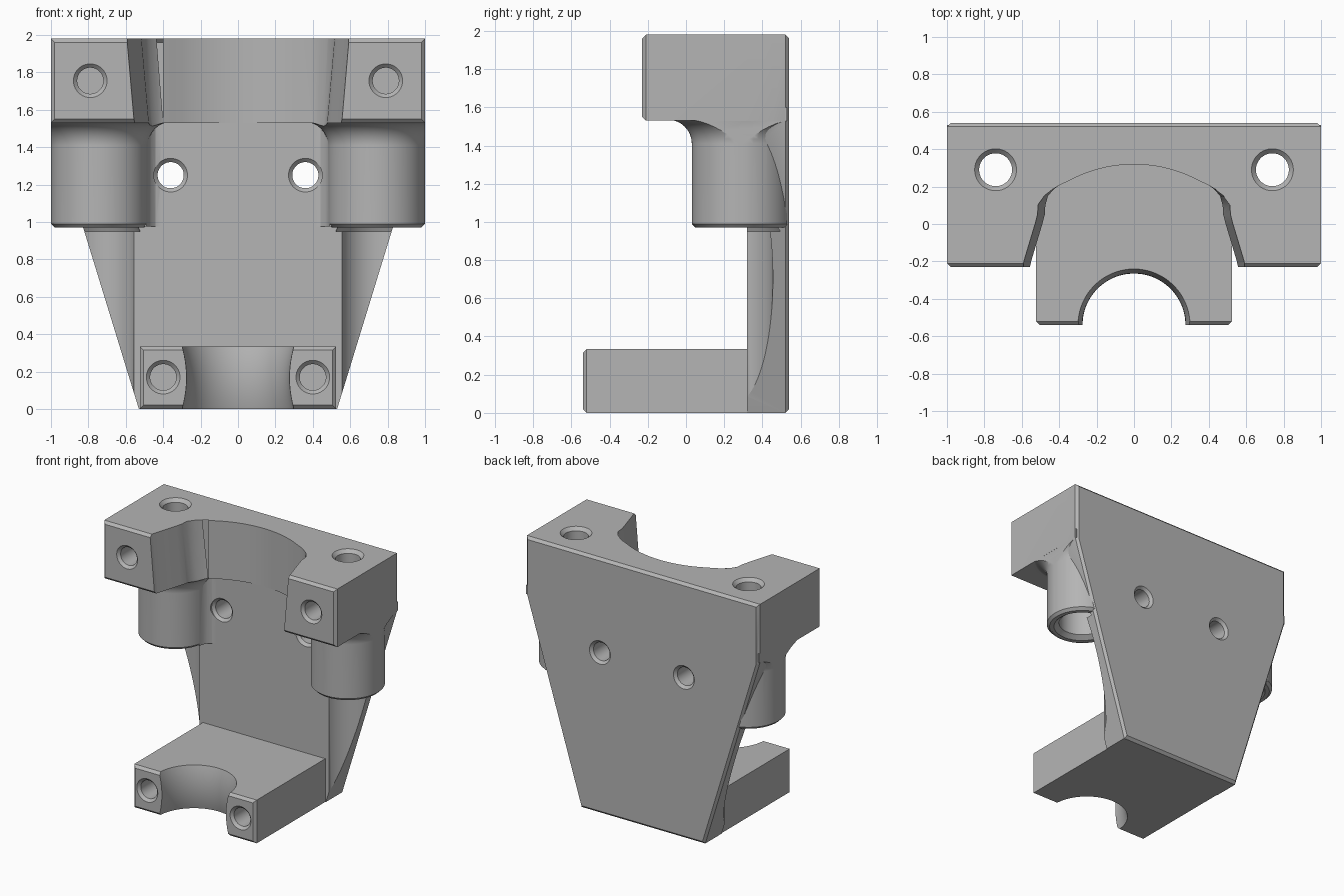
import bpy, bmesh, math
from mathutils import Vector

cube = bpy.data.objects.get("Cube")
if cube:
    bpy.data.objects.remove(cube, do_unlink=True)

gray = bpy.data.materials.new("plain_gray")
gray.use_nodes = True
gray.diffuse_color = (0.46, 0.46, 0.46, 1)
gray.node_tree.nodes["Principled BSDF"].inputs["Base Color"].default_value = (0.46, 0.46, 0.46, 1)


def loft(name, rings):
    """Closed solid through rings that have equal point counts."""
    bm = bmesh.new()
    loops = [[bm.verts.new(p) for p in ring] for ring in rings]
    n = len(loops[0])
    for a, b in zip(loops, loops[1:]):
        for i in range(n):
            j = (i + 1) % n
            bm.faces.new((a[i], a[j], b[j], b[i]))
    bm.faces.new(loops[0])
    bm.faces.new(loops[-1])
    bmesh.ops.recalc_face_normals(bm, faces=bm.faces)
    mesh = bpy.data.meshes.new(name)
    bm.to_mesh(mesh)
    bm.free()
    mesh.materials.append(gray)
    obj = bpy.data.objects.new(name, mesh)
    bpy.context.collection.objects.link(obj)
    return obj


def turned(name, x, other, profile, axis="Z", n=48):
    """Round solid from (radius, height) pairs, about a vertical or y axis."""
    rings = []
    for r, h in profile:
        ring = []
        for i in range(n):
            t = 2 * math.pi * (i + 0.5) / n
            u, v = x + r * math.cos(t), other + r * math.sin(t)
            ring.append((u, v, h) if axis == "Z" else (u, h, v))
        rings.append(ring)
    return loft(name, rings)


def along_y(name, outline, stations):
    """Extrude an (x, z) outline through (y, inset) stations."""
    xs, zs = zip(*outline)
    cx, cz = (min(xs) + max(xs)) / 2, (min(zs) + max(zs)) / 2
    hx, hz = max(xs) - cx, max(zs) - cz
    return loft(name, [[(cx + (x - cx) * (1 - d / hx), y, cz + (z - cz) * (1 - d / hz))
                        for x, z in outline] for y, d in stations])


def along_z(name, outline, z0, z1):
    return loft(name, [[(x, y, z) for x, y in outline] for z in (z0, z1)])


def box(x0, x1, z0, z1):
    return [(x0, z0), (x1, z0), (x1, z1), (x0, z1)]


def combine(target, tool, operation):
    """Apply one boolean and remove the tool."""
    tool.hide_render = True
    mod = target.modifiers.new("combine", "BOOLEAN")
    mod.object, mod.operation, mod.solver = tool, operation, "EXACT"
    bpy.context.view_layer.update()
    graph = bpy.context.evaluated_depsgraph_get()
    mesh = bpy.data.meshes.new_from_object(target.evaluated_get(graph))
    target.modifiers.clear()
    target.data = mesh
    bpy.data.objects.remove(tool, do_unlink=True)


TOP, SHELF, BOSS_X, BOSS_Y = 1.98, 1.53, 0.74, 0.29

# Tapered back plate with chamfered rear edge
plate = [(-0.53, 0), (0.53, 0), (1, SHELF), (1, TOP), (-1, TOP), (-1, SHELF)]
body = along_y("bracket", plate, [(0.32, 0), (0.52, 0), (0.54, 0.02)])

# Upper block and lower foot, chamfered at the front
combine(body, along_y("upper_block", box(-1, 1, SHELF, TOP),
                      [(-0.23, 0.02), (-0.21, 0), (0.45, 0)]), "UNION")
combine(body, along_y("foot", box(-0.525, 0.525, 0, 0.335),
                      [(-0.54, 0.02), (-0.52, 0), (0.4, 0)]), "UNION")

# Hanging bosses that flare into the upper block
flare = [(0.24, 0.97), (0.26, 0.99), (0.26, 1.41)]
for i in range(1, 9):
    t = math.pi / 2 * i / 8
    flare.append((0.26 + 0.125 * (1 - math.cos(t)), 1.41 + 0.125 * math.sin(t)))
flare.append((0.385, 1.6))
for s in (-1, 1):
    boss = turned("boss", s * BOSS_X, BOSS_Y, flare, n=64)
    edges = sorted((s * 0.3, s * 0.9995))
    combine(boss, along_y("boss_limit", box(*edges, 0.9, 1.7), [(-0.3, 0), (0.53, 0)]), "INTERSECT")
    combine(body, boss, "UNION")
    # Concave web between boss and plate
    web = [(0.6, 0.2), (0.488, 0.225), (0.481, 0.26), (0.465, 0.29),
           (0.44, 0.312), (0.405, 0.322), (0.405, 0.36), (0.6, 0.36)]
    combine(body, along_z("web", [(s * x, y) for x, y in web], 0.975, 1.58), "UNION")

# Wide drafted opening through the upper block
half = [(0.56, -0.26), (0.55, -0.2), (0.52, -0.1), (0.49, 0), (0.477, 0.05),
        (0.474, 0.1), (0.46, 0.15), (0.43, 0.185), (0.4, 0.207)]
arc = [(x, -0.41 + math.sqrt(0.73 ** 2 - x * x) - 0.001) for x in
       (0.35, 0.3, 0.25, 0.2, 0.15, 0.1, 0.05)]


def opening_ring(z, spread):
    side = [(x + spread * min(1, max(0, (0.2 - y) / 0.1)), y) for x, y in half] + arc
    full = side + [(0, 0.319)] + [(-x, y) for x, y in reversed(side)]
    return [(x, y, z) for x, y in full]


combine(body, loft("opening", [opening_ring(1.2, 0), opening_ring(SHELF, 0),
                               opening_ring(2.05, 0.045)]), "DIFFERENCE")

# Waisted round notch in the foot
waist = [(0.275 + 0.028 * (k / 6) ** 2, 0.1675 + 0.03 * k) for k in range(-6, 7)]
combine(body, turned("notch", 0, -0.54, waist, n=96), "DIFFERENCE")

for s in (-1, 1):
    # Clearance groove down the plate, then bore and through hole of the boss
    combine(body, turned("groove", s * 0.745, 0.255, [(0.2, -0.1), (0.2, 0.972)], n=64), "DIFFERENCE")
    combine(body, turned("bore", s * BOSS_X, BOSS_Y,
                         [(0.22, 0.95), (0.21, 0.97), (0.17, 1.0), (0.17, 1.6)]), "DIFFERENCE")
    combine(body, turned("bolt_hole", s * BOSS_X, BOSS_Y,
                         [(0.088, 1.5), (0.088, 1.955), (0.112, TOP), (0.112, 2.1)]), "DIFFERENCE")
    # Plate holes, countersunk at both ends
    combine(body, turned("plate_hole", s * 0.36, 1.25,
                         [(0.09, 0.1), (0.09, 0.32), (0.07, 0.34), (0.07, 0.52),
                          (0.09, 0.54), (0.09, 0.6)], "Y"), "DIFFERENCE")
    # Blind holes in the front faces
    for x, z, y in ((0.79, 1.755, -0.23), (0.4, 0.17, -0.54)):
        combine(body, turned("front_hole", s * x, z,
                             [(0.09, y - 0.1), (0.09, y), (0.07, y + 0.02),
                              (0.07, y + 0.3)], "Y"), "DIFFERENCE")

# Smooth curved walls, keep flat faces flat
bpy.ops.object.select_all(action="DESELECT")
body.select_set(True)
bpy.context.view_layer.objects.active = body
bpy.ops.object.shade_smooth_by_angle(angle=math.radians(25))
weighted = body.modifiers.new("flat_faces", "WEIGHTED_NORMAL")
weighted.keep_sharp = True
